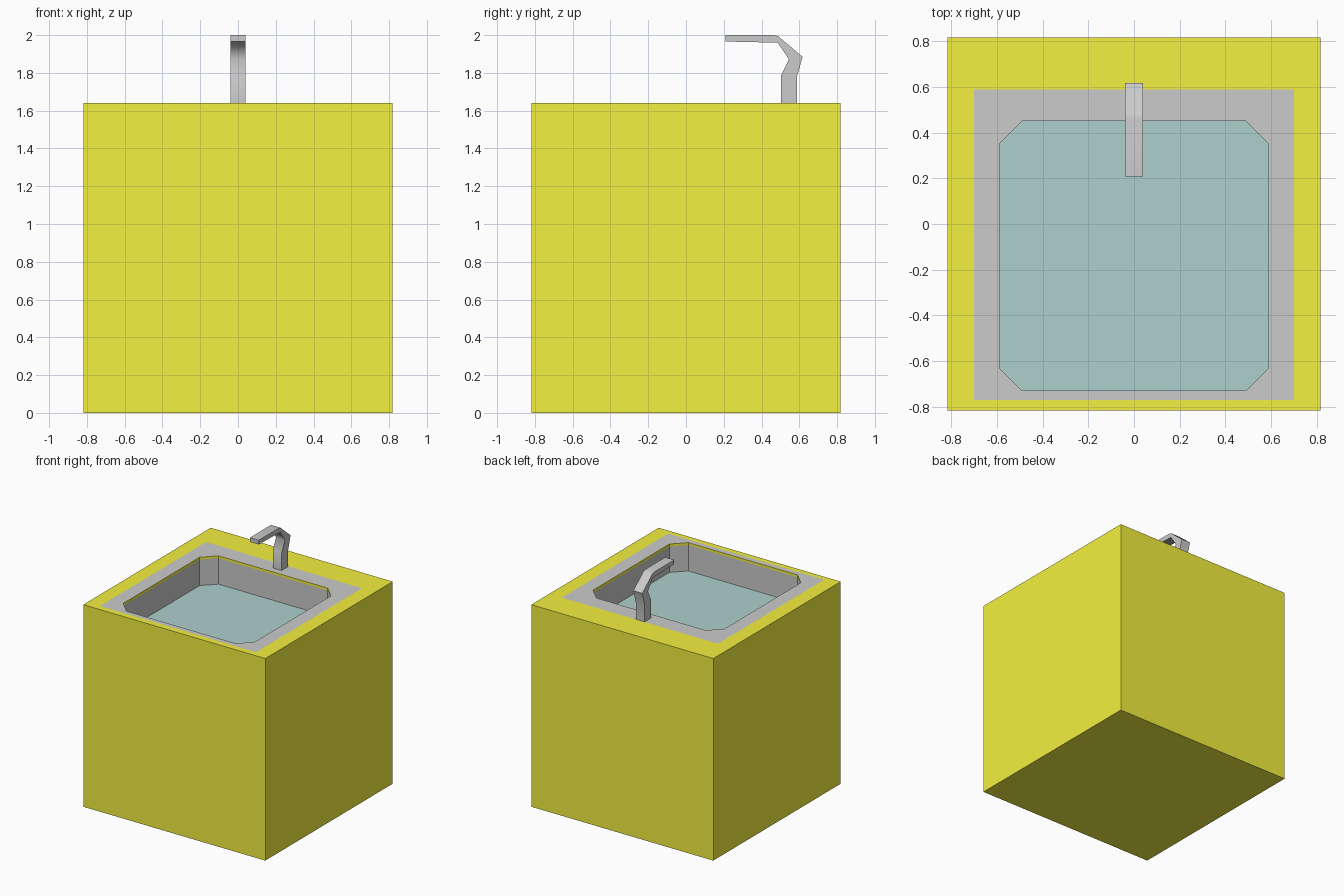
import bpy, bmesh, math

if "Cube" in bpy.data.objects:
    bpy.data.objects.remove(bpy.data.objects["Cube"])

H = 1.64      # cabinet height
R = 0.817     # cabinet half width
LIP = 1.62    # underside of the worktop
WATER = 1.41  # water level


def material(name, rgb):
    m = bpy.data.materials.new(name)
    m.diffuse_color = (*rgb, 1)
    m.use_nodes = True
    m.node_tree.nodes["Principled BSDF"].inputs["Base Color"].default_value = m.diffuse_color
    return m


def finish(name, bm, mat=None, recalc=False):
    if recalc:
        bmesh.ops.recalc_face_normals(bm, faces=bm.faces)
    mesh = bpy.data.meshes.new(name)
    bm.to_mesh(mesh)
    bm.free()
    ob = bpy.data.objects.new(name, mesh)
    bpy.context.collection.objects.link(ob)
    if mat:
        mesh.materials.append(mat)
    return ob


def loop(bm, points, z):
    return [bm.verts.new((x, y, z)) for x, y in points]


def rect(x, y0, y1):
    return [(-x, y0), (x, y0), (x, y1), (-x, y1)]


def octagon(x, y0, y1, c):
    # counter-clockwise, two points per side starting at the front
    return [(-x + c, y0), (x - c, y0), (x, y0 + c), (x, y1 - c),
            (x - c, y1), (-x + c, y1), (-x, y1 - c), (-x, y0 + c)]


def frame(bm, outer, inner):
    # flat top between a rectangle and an octagonal opening
    for i in range(4):
        j = (i + 1) % 4
        a, b, c = inner[2 * i], inner[2 * i + 1], inner[(2 * i + 2) % 8]
        bm.faces.new((outer[i], outer[j], b, a))
        bm.faces.new((outer[j], c, b))


def bridge(bm, low, high):
    n = len(low)
    for i in range(n):
        j = (i + 1) % n
        bm.faces.new((low[i], low[j], high[j], high[i]))


yellow = material("yellow_paint", (0.9, 0.87, 0.05))
teal = material("water_teal", (0.42, 0.63, 0.605))
opening = octagon(0.59, -0.73, 0.45, 0.1)

# Cabinet with an octagonal opening and a thin inner edge
bm = bmesh.new()
base = loop(bm, rect(R, -R, R), 0)
top = loop(bm, rect(R, -R, R), H)
hole = loop(bm, opening, H)
bm.faces.new(base[::-1])
bridge(bm, base, top)
frame(bm, top, hole)
bridge(bm, hole, loop(bm, opening, LIP))
finish("cabinet", bm, yellow)

# Grey surround lying on the cabinet top
bm = bmesh.new()
frame(bm, loop(bm, rect(0.7, -0.77, 0.59), H + 0.002),
      loop(bm, opening, H + 0.002))
finish("sink_surround", bm)

# Basin walls
bm = bmesh.new()
bridge(bm, loop(bm, opening, LIP), loop(bm, opening, WATER))
finish("basin_walls", bm)

# Water filling the basin
bm = bmesh.new()
bm.faces.new(loop(bm, opening, WATER))
finish("water", bm, teal)

# Faucet: side profile (y, z) extruded across x
profile = [(0.503, H), (0.587, H), (0.587, 1.78), (0.617, 1.885),
           (0.487, 1.995), (0.46, 2.0), (0.208, 2.0), (0.208, 1.966),
           (0.485, 1.96), (0.545, 1.872), (0.503, 1.785)]
bm = bmesh.new()
sides = [[bm.verts.new((x, y, z)) for y, z in profile] for x in (-0.04, 0.04)]
bridge(bm, *sides)
for s in sides:
    bm.faces.new(s)
faucet = finish("faucet", bm, recalc=True)
bpy.context.view_layer.objects.active = faucet
faucet.select_set(True)
bpy.ops.object.shade_smooth_by_angle(angle=math.radians(65))
